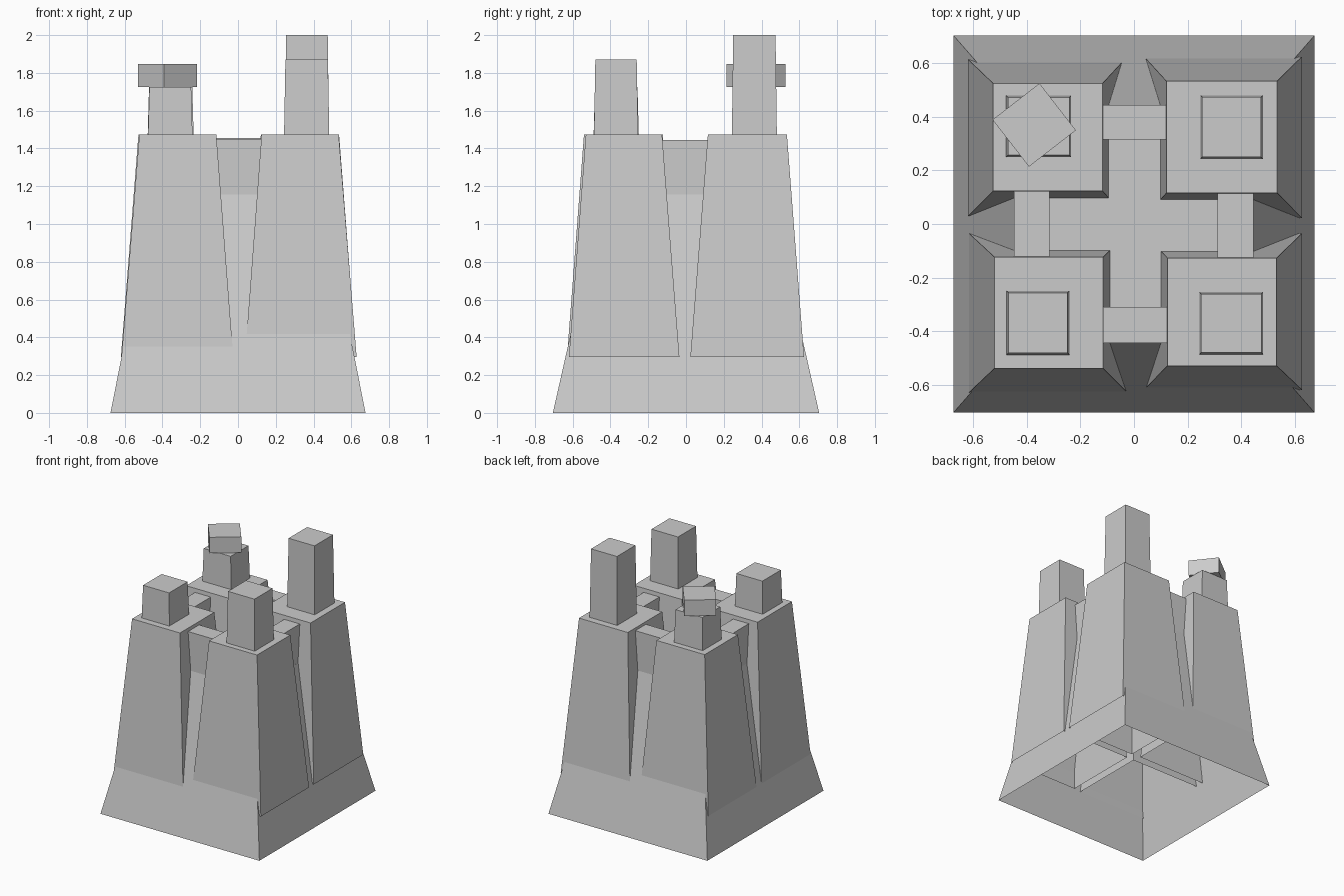
import bpy, bmesh
from math import radians
from mathutils import Matrix, Vector

if "Cube" in bpy.data.objects:
    bpy.data.objects.remove(bpy.data.objects["Cube"])


def frustum(name, bottom, top, z0, z1, closed=False):
    """Tapered block; bottom and top are (x0, x1, y0, y1) rectangles."""
    bm = bmesh.new()
    bmesh.ops.create_cube(bm, size=1)
    for v in bm.verts:
        x0, x1, y0, y1 = top if v.co.z > 0 else bottom
        v.co = (x1 if v.co.x > 0 else x0,
                y1 if v.co.y > 0 else y0,
                z1 if v.co.z > 0 else z0)
    if not closed:
        floor = [f for f in bm.faces if f.normal.z < -0.9 or all(abs(v.co.z - z0) < 1e-5 for v in f.verts)]
        bmesh.ops.delete(bm, geom=floor, context='FACES_ONLY')
    mesh = bpy.data.meshes.new(name)
    bm.to_mesh(mesh)
    bm.free()
    ob = bpy.data.objects.new(name, mesh)
    bpy.context.collection.objects.link(ob)
    return ob


def inset(r, d):
    return (r[0] + d, r[1] - d, r[2] + d, r[3] - d)


# Hollow central core, flared down to the ground
frustum("core", (-.675, .675, -.705, .705), (-.447, .447, -.444, .444), 0, 1.155)

# Four corner towers: bottom rectangle, top rectangle, turret footprint, turret height
towers = {
    "front_left": ((-.617, -.025, -.63, -.035), (-.522, -.115, -.54, -.123),
                   (-.476, -.241, -.489, -.25), 1.725),
    "front_right": ((.037, .628, -.62, -.035), (.125, .533, -.53, -.127),
                    (.244, .483, -.487, -.254), 1.87),
    "back_left": ((-.62, -.035, .03, .615), (-.527, -.117, .123, .526),
                  (-.478, -.235, .25, .48), 1.725),
    "back_right": ((.038, .627, .023, .625), (.121, .535, .116, .534),
                   (.248, .482, .243, .481), 2.0),
}
for pos, (low, high, turret, height) in towers.items():
    frustum("tower_" + pos, low, high, .295, 1.475)
    frustum("turret_" + pos, turret, inset(turret, .007), 1.475, height)

# Parapet walls linking the towers
walls = {
    "front": ((-.117, .125, -.444, -.31), 1.45),
    "back": ((-.118, .122, .316, .444), 1.455),
    "left": ((-.449, -.316, -.126, .125), 1.445),
    "right": ((.313, .446, -.129, .118), 1.445),
}
for pos, (rect, top) in walls.items():
    frustum("parapet_" + pos, rect, rect, 1.15, top, closed=True)

# Twisted block resting on the back left turret
h = .111
block = frustum("twisted_block", (-h, h, -h, h), (-h, h, -h, h), 0, .122, closed=True)
block.location = (-.373, .37, 1.725)
block.rotation_euler.z = radians(37.8)
